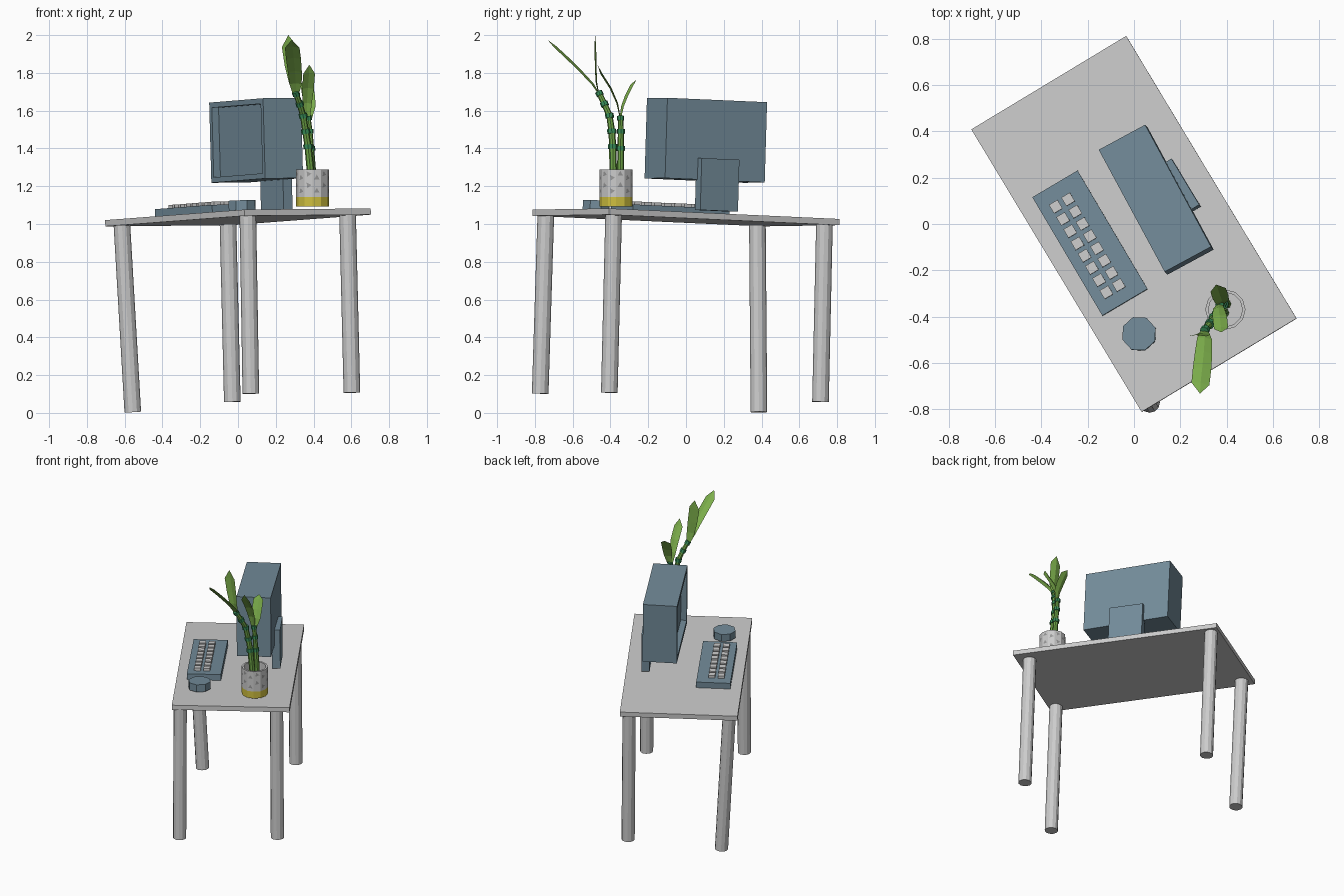
import bpy, bmesh, math
from mathutils import Vector, Matrix

if "Cube" in bpy.data.objects:
    bpy.data.objects.remove(bpy.data.objects["Cube"])

# The desk and everything on it lean slightly: z = z0 + SX*x + SY*y
SX, SY = 0.027, -0.0294
TILT = Vector((0, 0, 1)).rotation_difference(Vector((-SX, -SY, 1))).to_matrix()
YAW = -58.9


def material(name, rgb):
    m = bpy.data.materials.new(name)
    m.diffuse_color = (*rgb, 1)
    m.use_nodes = True
    m.node_tree.nodes["Principled BSDF"].inputs["Base Color"].default_value = m.diffuse_color
    return m


SLATE = material("slate", (0.17, 0.26, 0.32))
LEAF = material("leaf_green", (0.20, 0.42, 0.07))
STALK = material("stalk_green", (0.15, 0.36, 0.06))
NODE = material("node_green", (0.04, 0.27, 0.10))
YELLOW = material("yellow", (0.62, 0.52, 0.05))
WHITE = material("white", (0.85, 0.85, 0.85))
PATTERN = material("pattern_grey", (0.32, 0.32, 0.32))


def finish(name, bm, mat=None, fix=True):
    if fix:
        bmesh.ops.recalc_face_normals(bm, faces=bm.faces)
    me = bpy.data.meshes.new(name)
    bm.to_mesh(me)
    bm.free()
    ob = bpy.data.objects.new(name, me)
    bpy.context.collection.objects.link(ob)
    if mat:
        me.materials.append(mat)
    return ob


def place(ob, centre, yaw=YAW):
    rot = TILT @ Matrix.Rotation(math.radians(yaw), 3, 'Z')
    ob.matrix_world = Matrix.Translation(centre) @ rot.to_4x4()
    return ob


def box_mesh(size):
    bm = bmesh.new()
    bmesh.ops.create_cube(bm, size=1)
    bmesh.ops.scale(bm, vec=size, verts=bm.verts)
    return bm


def tube(name, pts, radii, sides, mat=None):
    pts = [Vector(p) for p in pts]
    bm = bmesh.new()
    rings = []
    for i, p in enumerate(pts):
        d = (pts[min(i + 1, len(pts) - 1)] - pts[max(i - 1, 0)]).normalized()
        q = Vector((0, 0, 1)).rotation_difference(d)
        ring = []
        for k in range(sides):
            a = 2 * math.pi * k / sides
            ring.append(bm.verts.new(p + q @ Vector((math.cos(a), math.sin(a), 0)) * radii[i]))
        rings.append(ring)
    for r0, r1 in zip(rings, rings[1:]):
        for k in range(sides):
            j = (k + 1) % sides
            bm.faces.new((r0[k], r0[j], r1[j], r1[k]))
    bm.faces.new(rings[0][::-1])
    bm.faces.new(rings[-1])
    return finish(name, bm, mat)


def lathe(name, profile, centre, sides, mat):
    bm = bmesh.new()
    verts = [bm.verts.new((r, 0, z)) for r, z in profile]
    edges = [bm.edges.new(e) for e in zip(verts, verts[1:])]
    bmesh.ops.spin(bm, geom=verts + edges, cent=(0, 0, 0), axis=(0, 0, 1),
                   angle=2 * math.pi, steps=sides)
    bmesh.ops.remove_doubles(bm, verts=bm.verts, dist=1e-5)
    ob = finish(name, bm, mat)
    ob.location = centre
    return ob


def leaf(name, pts, widths, side, fold=0.12):
    # folded ribbon: left edge, midrib, right edge
    pts = [Vector(p) for p in pts]
    side = Vector(side).normalized()
    bm = bmesh.new()
    rows = []
    for i, (p, w) in enumerate(zip(pts, widths)):
        d = (pts[min(i + 1, len(pts) - 1)] - pts[max(i - 1, 0)]).normalized()
        up = side.cross(d).normalized()
        rows.append([bm.verts.new(p + side * s * w / 2 + up * abs(s) * w * fold)
                     for s in (-1, 0, 1)])
    for a, b in zip(rows, rows[1:]):
        for k in (0, 1):
            bm.faces.new((a[k], a[k + 1], b[k + 1], b[k]))
    bmesh.ops.remove_doubles(bm, verts=bm.verts, dist=1e-5)
    return finish(name, bm, LEAF, fix=False)


# Desk top and legs
place(finish("desk_top", box_mesh((1.427, 0.782, 0.033))), (0, 0, 1.035))
legs = {
    "leg_left": ((-0.615, 0.378), (-0.557, 0.386, 0.004)),
    "leg_back": ((-0.053, 0.733), (-0.03, 0.712, 0.058)),
    "leg_front": ((0.052, -0.742), (0.068, -0.772, 0.102)),
    "leg_right": ((0.58, -0.383), (0.603, -0.406, 0.107)),
}
for name, ((x, y), foot) in legs.items():
    tube(name, [foot, (x, y, 1.03 + SX * x + SY * y)], [0.044, 0.044], 12)

# Monitor with recessed screen, and its stand
bm = box_mesh((0.6, 0.228, 0.425))
bm.normal_update()
front = [f for f in bm.faces if f.normal.y < -0.9]
bmesh.ops.inset_individual(bm, faces=front, thickness=0.04)
bmesh.ops.inset_individual(bm, faces=front, thickness=0.0005, depth=-0.04)
place(finish("monitor", bm, SLATE), (0.096, 0.105, 1.443), -61.6)
place(finish("monitor_stand", box_mesh((0.233, 0.055, 0.275)), SLATE), (0.202, 0.165, 1.207))

# Keyboard and keys
KB = Vector((-0.19, -0.083, 1.07))
place(finish("keyboard", box_mesh((0.595, 0.227, 0.042)), SLATE), KB, -59.4)
bm = bmesh.new()
for row in (-1, 1):
    for i in range(8):
        pos = Vector(((i - 3.5) * 0.0615 + 0.005, row * 0.031 - 0.016, 0.029))
        bmesh.ops.create_cube(bm, size=1, matrix=Matrix.Translation(pos)
                              @ Matrix.Diagonal((0.043, 0.043, 0.022, 1)))
place(finish("keys", bm), KB, -59.4)

# Mouse
bm = bmesh.new()
bmesh.ops.create_cone(bm, cap_ends=True, segments=8, radius1=0.076, radius2=0.076, depth=0.052)
place(finish("mouse", bm, SLATE), (0.022, -0.475, 1.098), 20)

# Plant pot: yellow foot, hollow white wall, triangle pattern
POT, R, SIDES = Vector((0.395, -0.37, 0)), 0.087, 12
lathe("pot_foot", [(0, 1.093), (R, 1.093), (R, 1.143), (0, 1.143)], POT, SIDES, YELLOW)
lathe("pot_wall", [(R, 1.143), (R, 1.289), (R - 0.013, 1.289), (R - 0.013, 1.145), (0, 1.145)],
      POT, SIDES, WHITE)
bm = bmesh.new()
for k in range(SIDES):
    a = 2 * math.pi * (k + 0.5) / SIDES
    out, tan = Vector((math.cos(a), math.sin(a), 0)), Vector((-math.sin(a), math.cos(a), 0))
    for z in ((1.175, 1.245) if k % 2 else (1.205, 1.265)):
        c = out * (R * math.cos(math.pi / SIDES) + 0.002) + Vector((0, 0, z))
        bm.faces.new([bm.verts.new(c + tan * 0.017 * math.cos(t) + Vector((0, 0, 0.017 * math.sin(t))))
                      for t in (math.pi * (0.5 + 2 * j / 3) + 0.3 * (k % 3) for j in range(3))])
finish("pot_pattern", bm, PATTERN, fix=False).location = POT

# Bamboo stalks with thicker nodes
stalks = {
    "tall_stalk": ([(0.39, -0.384, 1.145), (0.382, -0.386, 1.30), (0.371, -0.388, 1.41),
                    (0.358, -0.393, 1.49), (0.345, -0.405, 1.573), (0.327, -0.432, 1.635),
                    (0.307, -0.458, 1.69)], 0.021),
    "short_stalk": ([(0.40, -0.346, 1.145), (0.393, -0.346, 1.30), (0.386, -0.346, 1.40),
                     (0.379, -0.345, 1.49), (0.371, -0.346, 1.56)], 0.02),
}
for name, (pts, r) in stalks.items():
    radii = [r * (1 - 0.3 * i / (len(pts) - 1)) for i in range(len(pts))]
    tube(name, pts, radii, 8, STALK)
    for i in range(2, len(pts)):
        p = Vector(pts[i])
        d = (p - Vector(pts[i - 1])).normalized() * 0.012
        tube(f"{name}_node_{i - 1}", [p - d, p + d], [radii[i] * 1.35] * 2, 8, NODE)

# Leaves
leaf("outer_leaf", [(0.307, -0.455, 1.685), (0.306, -0.49, 1.745), (0.302, -0.55, 1.81),
                    (0.295, -0.62, 1.88), (0.288, -0.685, 1.94), (0.285, -0.733, 1.975)],
     [0.03, 0.065, 0.075, 0.08, 0.078, 0], (1, -0.15, 0))
leaf("upright_leaf", [(0.307, -0.46, 1.685), (0.298, -0.472, 1.76), (0.285, -0.473, 1.84),
                      (0.272, -0.476, 1.94), (0.266, -0.48, 2.0)],
     [0.03, 0.062, 0.075, 0.08, 0], (1, 0, 0.1))
leaf("inner_leaf", [(0.368, -0.345, 1.555), (0.365, -0.36, 1.64), (0.37, -0.394, 1.72),
                    (0.376, -0.445, 1.80), (0.378, -0.468, 1.843)],
     [0.025, 0.05, 0.062, 0.062, 0], (1, 0.1, 0))
leaf("back_leaf", [(0.375, -0.345, 1.555), (0.38, -0.33, 1.62), (0.372, -0.308, 1.675),
                   (0.362, -0.278, 1.735), (0.355, -0.262, 1.764)],
     [0.03, 0.06, 0.07, 0.068, 0], (1, 0.25, 0))
